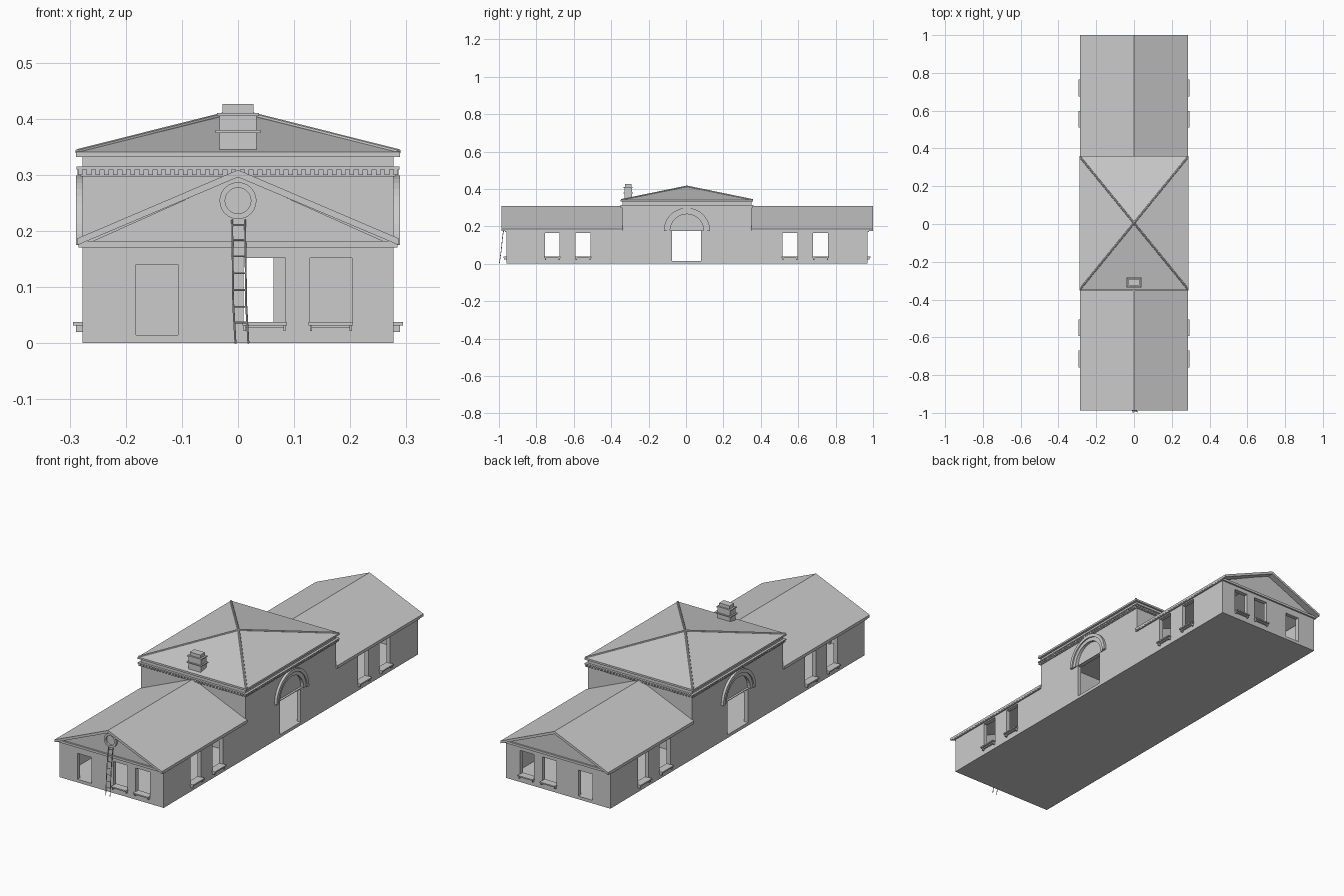
import bpy, bmesh, math
from mathutils import Vector

if "Cube" in bpy.data.objects:
    bpy.data.objects.remove(bpy.data.objects["Cube"])

HX = 0.277                    # half width of the walls
F, B = -0.96, 0.97            # front and back wall planes
C0, C1 = -0.34, 0.35          # centre block extent in y
CY = (C0 + C1) / 2


def finish(name, bm):
    bmesh.ops.recalc_face_normals(bm, faces=bm.faces)
    me = bpy.data.meshes.new(name)
    bm.to_mesh(me)
    bm.free()
    ob = bpy.data.objects.new(name, me)
    bpy.context.scene.collection.objects.link(ob)
    return ob


def add_box(bm, x0, x1, y0, y1, z0, z1):
    vs = bmesh.ops.create_cube(bm, size=1)["verts"]
    for v in vs:
        v.co = ((x0 + x1) / 2 + v.co.x * (x1 - x0),
                (y0 + y1) / 2 + v.co.y * (y1 - y0),
                (z0 + z1) / 2 + v.co.z * (z1 - z0))


def boxes(name, *dims):
    bm = bmesh.new()
    for d in dims:
        add_box(bm, *d)
    return finish(name, bm)


def prism(name, pts, a, b, axis):
    """Extrude a profile from a to b; axis 'x' takes (y,z), 'y' takes (x,z)."""
    bm = bmesh.new()
    at = (lambda p, t: (t, p[0], p[1])) if axis == 'x' else (lambda p, t: (p[0], t, p[1]))
    lo = [bm.verts.new(at(p, a)) for p in pts]
    hi = [bm.verts.new(at(p, b)) for p in pts]
    bm.faces.new(lo)
    bm.faces.new(hi)
    for i in range(len(pts)):
        j = (i + 1) % len(pts)
        bm.faces.new((lo[i], lo[j], hi[j], hi[i]))
    return finish(name, bm)


def ring(name, c, r0, r1, sweep, n, a, b, axis):
    """Flat ring or half ring, centred at c in the profile plane."""
    bm = bmesh.new()
    full = sweep > 6
    secs = []
    for i in range(n if full else n + 1):
        t = sweep * i / n
        sec = []
        for r, d in ((r0, a), (r1, a), (r1, b), (r0, b)):
            u, w = c[0] + r * math.cos(t), c[1] + r * math.sin(t)
            sec.append(bm.verts.new((d, u, w) if axis == 'x' else (u, d, w)))
        secs.append(sec)
    for i in range(n):
        p, q = secs[i], secs[(i + 1) % len(secs)]
        for k in range(4):
            m = (k + 1) % 4
            bm.faces.new((p[k], p[m], q[m], q[k]))
    if not full:
        bm.faces.new(secs[0])
        bm.faces.new(secs[-1])
    return finish(name, bm)


def add_bar(bm, a, b, r, sides):
    a, b = Vector(a), Vector(b)
    d = b - a
    vs = bmesh.ops.create_cone(bm, cap_ends=True, segments=sides, radius1=r, radius2=r,
                               depth=d.length)["verts"]
    rot = d.to_track_quat('Z', 'Y')
    for v in vs:
        v.co = rot @ v.co + (a + b) / 2


def cut(ob, cutters):
    for c in cutters:
        c.hide_render = True
        m = ob.modifiers.new("cut", 'BOOLEAN')
        m.operation, m.solver, m.object = 'DIFFERENCE', 'EXACT', c
        bpy.context.view_layer.objects.active = ob
        bpy.ops.object.modifier_apply(modifier=m.name)
        bpy.data.objects.remove(c)


# Walls: stepped side outline, hollowed into three rooms, then pierced
WZ = 0.177
walls = prism("walls", [(F, 0), (B, 0), (B, WZ), (C1, WZ), (C1, 0.335), (C0, 0.335),
                        (C0, WZ), (F, WZ)], -HX, HX, 'x')
T = 0.02
side_windows = [(-0.755, -0.675), (-0.59, -0.51), (0.515, 0.595), (0.68, 0.76)]
end_windows = [(0.01, 0.085), (0.128, 0.203)]
holes = [(-HX + T, HX - T, F + T, C0 - 0.005, 0.015, 0.25),
         (-HX + T, HX - T, C1 + 0.005, B - T, 0.015, 0.25),
         (-HX + T, HX - T, C0 + T, C1 - T, 0.015, 0.4),
         (-0.063, 0.063, C0 - 0.03, C1 + 0.03, 0.015, 0.16),
         (-0.4, 0.4, -0.075, 0.08, 0.015, 0.175)]
holes += [(-0.4, 0.4, a, b, 0.038, 0.165) for a, b in side_windows]
for y0, y1 in ((F - 0.1, F + 0.03), (B - 0.03, B + 0.1)):
    holes += [(a, b, y0, y1, 0.038, 0.152) for a, b in end_windows]
    holes.append((-0.182, -0.107, y0, y1, 0.015, 0.14))
cutters = [boxes("cutter", h) for h in holes]
# shallow half-round recess over each side door
half = [(CY + 0.09 * math.cos(math.pi * i / 16), 0.178 + 0.09 * math.sin(math.pi * i / 16))
        for i in range(17)]
for s in (-1, 1):
    cutters.append(prism("cutter", half, s * (HX - 0.01), s * 0.4, 'x'))
cut(walls, cutters)

# Stepped arch mouldings over the side doors
for s in (-1, 1):
    ring("door_arch_outer", (CY, 0.175), 0.108, 0.124, math.pi, 20, s * (HX - 0.005), s * 0.289, 'x')
    ring("door_arch_inner", (CY, 0.175), 0.09, 0.109, math.pi, 20, s * (HX - 0.005), s * 0.283, 'x')

# Window sills with small brackets at each end
sills = []
for s in (-1, 1):
    for a, b in side_windows:
        for o, y0, y1, z0, z1 in ((0.294, a - 0.004, b + 0.004, 0.032, 0.038),
                                  (0.289, a, a + 0.006, 0.02, 0.033),
                                  (0.289, b - 0.006, b, 0.02, 0.033),
                                  (0.285, a, b, 0.027, 0.033)):
            x0, x1 = sorted((s * (HX - 0.005), s * o))
            sills.append((x0, x1, y0, y1, z0, z1))
    face = F if s < 0 else B
    for a, b in end_windows:
        for o, x0, x1, z0, z1 in ((0.017, a - 0.002, b + 0.002, 0.032, 0.038),
                                  (0.012, a, a + 0.004, 0.022, 0.033),
                                  (0.012, b - 0.004, b, 0.022, 0.033),
                                  (0.008, a, b, 0.027, 0.033)):
            y0, y1 = sorted((face - s * 0.005, face + s * o))
            sills.append((x0, x1, y0, y1, z0, z1))
boxes("window_sills", *sills)

# Wing roofs, gable walls and eaves cornices
chevron = [(-0.286, 0.187), (0, 0.309), (0.286, 0.187), (0.286, 0.175), (0, 0.296), (-0.286, 0.175)]
gable = [(-HX, 0.174), (HX, 0.174), (0, 0.298)]
for nm, y0, y1, face, s in (("front", -0.987, C0 + 0.003, F, -1), ("back", C1 - 0.003, 1.0, B, 1)):
    prism(nm + "_wing_roof", chevron, y0, y1, 'y')
    prism(nm + "_gable", gable, face, face - s * T, 'y')
    a, b = sorted((face - s * 0.005, face + s * 0.008))
    end = (-0.284, 0.284, a, b, 0.171, 0.182)
    c, d = (face, C0) if s < 0 else (C1, face)
    boxes(nm + "_wing_cornice", end, (-0.284, -HX + 0.005, c, d, 0.171, 0.182),
          (HX - 0.005, 0.284, c, d, 0.171, 0.182))


# Centre block cornice: bands and dentils around all four sides
def band(o, z0, z1):
    x, y0, y1, i = HX + o, C0 - o, C1 + o, o + 0.004
    return [(-x, x, y0, y0 + i, z0, z1), (-x, x, y1 - i, y1, z0, z1),
            (-x, -x + i, y0 + i, y1 - i, z0, z1), (x - i, x, y0 + i, y1 - i, z0, z1)]


boxes("cornice_bands", *band(0.004, 0.297, 0.311), *band(0.011, 0.31, 0.315))
teeth = []
NX, NY, W = 37, 46, 0.0042
for i in range(NX):
    x = -HX - 0.004 + i * (2 * HX + 0.008) / (NX - 1)
    for y0, y1 in ((C0 - 0.009, C0 - 0.003), (C1 + 0.003, C1 + 0.009)):
        teeth.append((x - W, x + W, y0, y1, 0.3, 0.3105))
for i in range(1, NY - 1):
    y = C0 - 0.004 + i * (C1 - C0 + 0.008) / (NY - 1)
    for x0, x1 in ((-HX - 0.009, -HX - 0.003), (HX + 0.003, HX + 0.009)):
        teeth.append((x0, x1, y - W, y + W, 0.3, 0.3105))
boxes("dentils", *teeth)

# Hipped centre roof with eaves edge and round hip tiles
RX, R0, R1 = 0.289, C0 - 0.009, C1 + 0.009
corners = [(-RX, R0), (RX, R0), (RX, R1), (-RX, R1)]
bm = bmesh.new()
lo = [bm.verts.new((x, y, 0.332)) for x, y in corners]
hi = [bm.verts.new((x, y, 0.341)) for x, y in corners]
top = bm.verts.new((0, CY, 0.413))
bm.faces.new(lo)
for i in range(4):
    j = (i + 1) % 4
    bm.faces.new((lo[i], lo[j], hi[j], hi[i]))
    bm.faces.new((hi[i], hi[j], top))
finish("hip_roof", bm)
bm = bmesh.new()
for x, y in corners:
    add_bar(bm, (x * 0.99, CY + (y - CY) * 0.99, 0.341), (0, CY, 0.413), 0.005, 8)
finish("hip_tiles", bm)

# Chimney with a band and a narrower cap
chim = -0.309
boxes("chimney", *[(-x, x, chim - y, chim + y, z0, z1) for x, y, z0, z1 in
                   ((0.033, 0.021, 0.338, 0.41), (0.04, 0.026, 0.375, 0.38),
                    (0.037, 0.024, 0.405, 0.41), (0.028, 0.017, 0.41, 0.426))])

# Round window on the front gable
ring("round_window_frame", (0, 0.254), 0.023, 0.033, 2 * math.pi, 24, F + 0.005, F - 0.012, 'y')
disc = [(0.024 * math.cos(math.pi * i / 12), 0.254 + 0.024 * math.sin(math.pi * i / 12))
        for i in range(24)]
prism("round_window_pane", disc, F + 0.005, F - 0.003, 'y')

# Crooked ladder leaning on the front gable
path = [(0.007, -0.998, 0.0), (0.003, -0.988, 0.07), (0.002, -0.98, 0.15), (0.001, -0.967, 0.22)]
bm = bmesh.new()
for s in (-0.0115, 0.0115):
    for p, q in zip(path, path[1:]):
        add_bar(bm, (p[0] + s, p[1], p[2]), (q[0] + s, q[1], q[2]), 0.0018, 6)
for z in (0.037, 0.065, 0.095, 0.125, 0.155, 0.184, 0.21):
    p, q = next((p, q) for p, q in zip(path, path[1:]) if p[2] <= z <= q[2])
    c = Vector(p).lerp(Vector(q), (z - p[2]) / (q[2] - p[2]))
    add_bar(bm, c - Vector((0.0115, 0, 0)), c + Vector((0.0115, 0, 0)), 0.0015, 6)
finish("ladder", bm)
